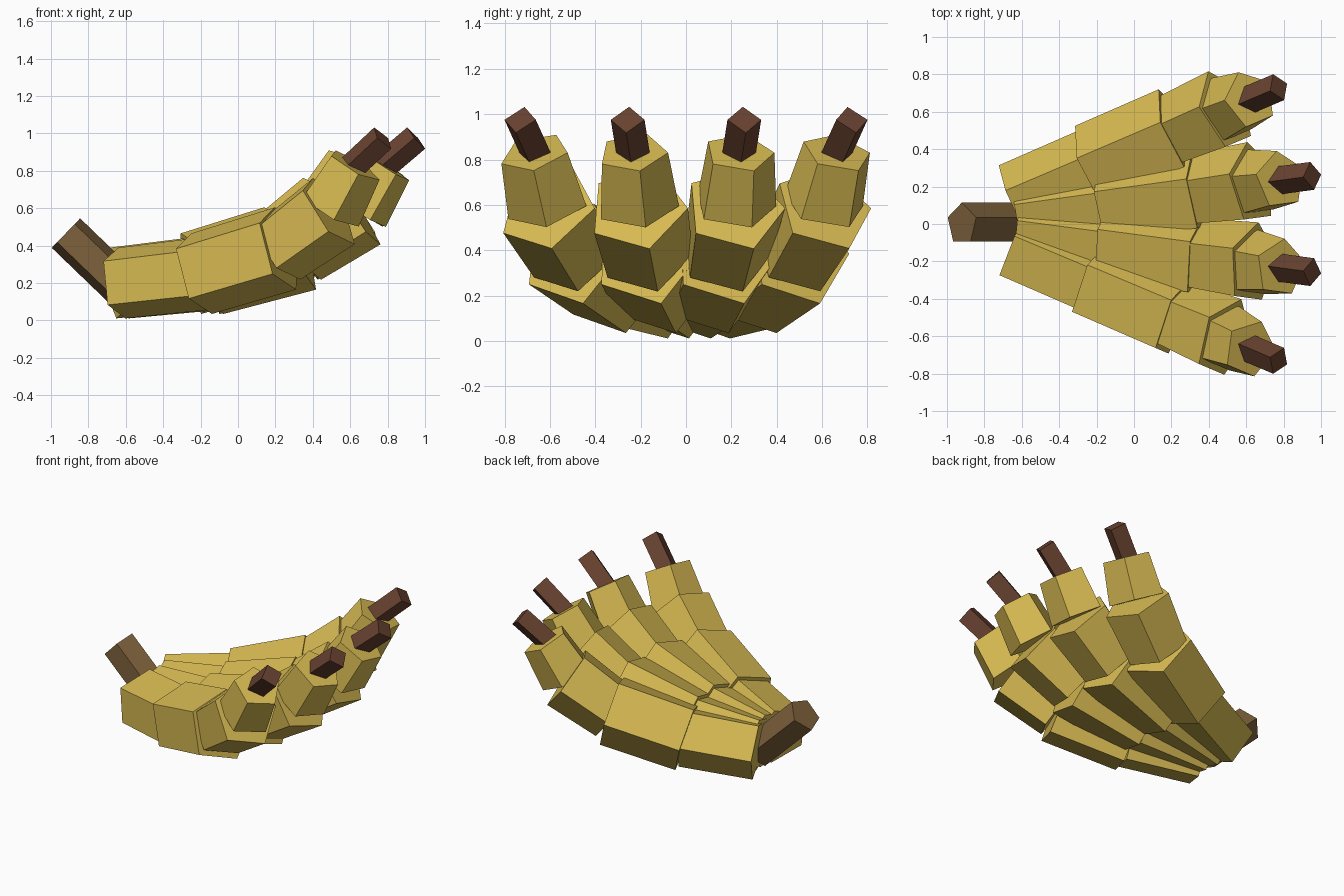
import bpy, bmesh
from math import sin, cos, pi, radians
from mathutils import Vector, Matrix

if "Cube" in bpy.data.objects:
    bpy.data.objects.remove(bpy.data.objects["Cube"], do_unlink=True)


def material(name, rgb):
    mat = bpy.data.materials.new(name)
    mat.use_nodes = True
    mat.diffuse_color = (*rgb, 1)
    mat.node_tree.nodes["Principled BSDF"].inputs["Base Color"].default_value = (*rgb, 1)
    return mat


PEEL = material("banana_yellow", (0.68, 0.49, 0.085))
STALK = material("stalk_brown", (0.21, 0.12, 0.045))
TIP = material("tip_brown", (0.14, 0.055, 0.03))


def prism(name, start, end, r0, r1, sides, mat, place):
    """Tapered prism lying in the local XZ plane, first corner towards +Y."""
    a, b = Vector((start[0], 0, start[1])), Vector((end[0], 0, end[1]))
    axis = (b - a).normalized()
    across = Vector((axis.z, 0, -axis.x))
    bm = bmesh.new()
    rings = []
    for centre, radius in ((a, r0), (b, r1)):
        ring = []
        for i in range(sides):
            t = 2 * pi * i / sides
            offset = across * sin(t) + Vector((0, cos(t), 0))
            ring.append(bm.verts.new(place @ (centre + offset * radius)))
        rings.append(ring)
    for ring in rings:
        bm.faces.new(ring)
    for i in range(sides):
        j = (i + 1) % sides
        bm.faces.new((rings[0][i], rings[0][j], rings[1][j], rings[1][i]))
    bmesh.ops.recalc_face_normals(bm, faces=bm.faces)
    mesh = bpy.data.meshes.new(name)
    bm.to_mesh(mesh)
    bm.free()
    mesh.materials.append(mat)
    obj = bpy.data.objects.new(name, mesh)
    bpy.context.collection.objects.link(obj)


# Overlapping pieces of one banana: (reach, height) ends and radii
PIECES = [
    ("base", (0.34, 0.20), (0.83, 0.25), 0.200, 0.205),
    ("belly", (0.81, 0.25), (1.31, 0.385), 0.235, 0.240),
    ("neck", (1.29, 0.38), (1.60, 0.585), 0.205, 0.225),
    ("end", (1.60, 0.595), (1.75, 0.83), 0.185, 0.157),
]

# Four bananas fanned out around the stalk, the outer two a little shorter
fan_centre = Matrix.Translation((-0.95, 0, 0))
for n, angle in enumerate((-23, -7.7, 7.7, 23), 1):
    place = fan_centre @ Matrix.Rotation(radians(angle), 4, "Z")
    reach = 0.975 if abs(angle) > 10 else 1.0
    for part, (x0, z0), (x1, z1), r0, r1 in PIECES:
        prism(f"banana_{n}_{part}", (x0 * reach, z0), (x1 * reach, z1), r0, r1, 5, PEEL, place)
    prism(f"banana_{n}_tip", (1.70 * reach, 0.79), (1.92 * reach, 0.975), 0.075, 0.075, 4, TIP, place)

# Main stalk joining the bunch
prism("main_stalk", (-0.92, 0.467), (-0.56, 0.12), 0.115, 0.115, 5, STALK, Matrix.Identity(4))
